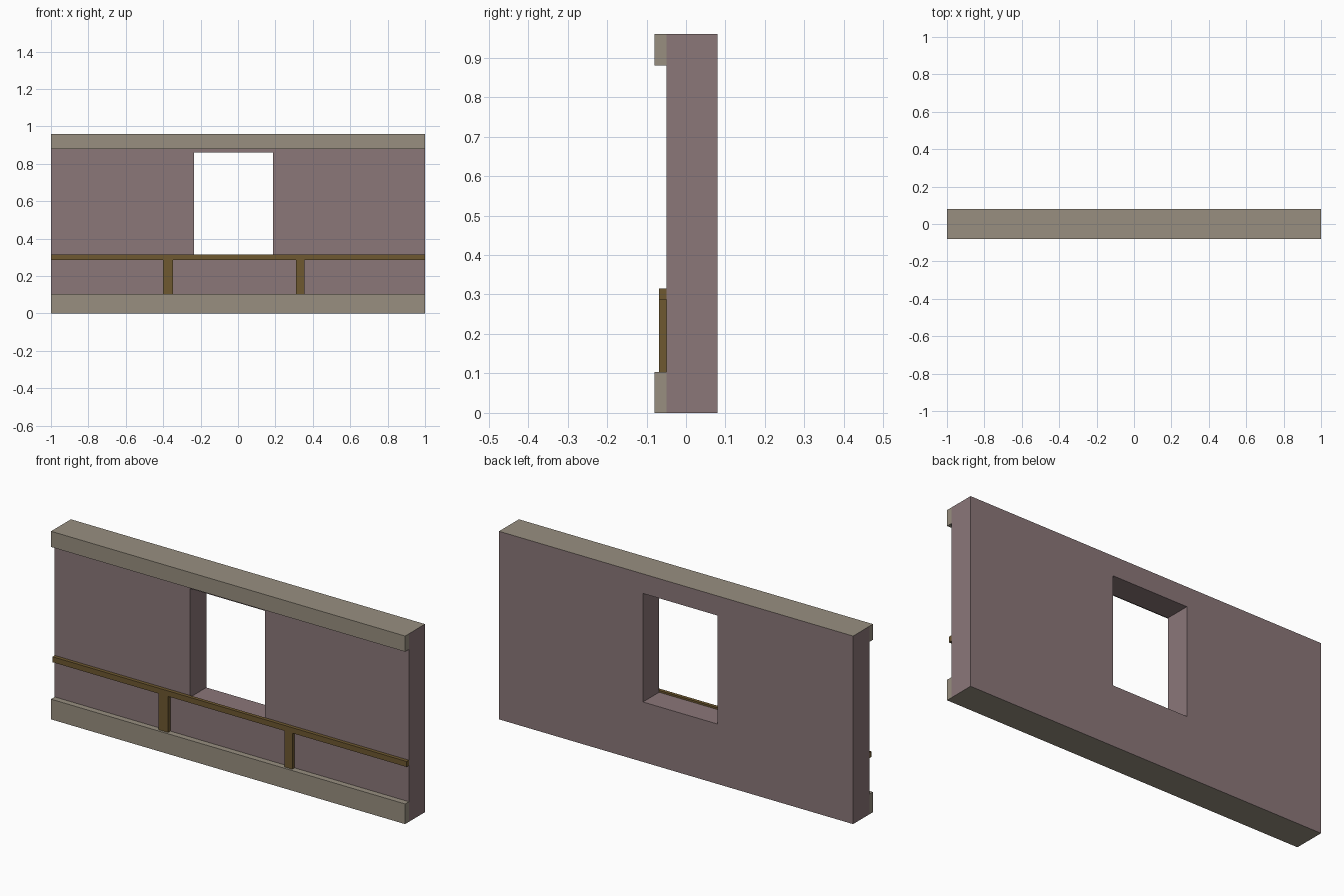
import bpy
import bmesh
from mathutils import Vector

cube = bpy.data.objects.get("Cube")
if cube:
    bpy.data.objects.remove(cube, do_unlink=True)


def make_material(name, color):
    mat = bpy.data.materials.new(name)
    mat.use_nodes = True
    mat.diffuse_color = (*color, 1)
    bsdf = next(n for n in mat.node_tree.nodes if n.type == 'BSDF_PRINCIPLED')
    bsdf.inputs["Base Color"].default_value = (*color, 1)
    return mat


plaster = make_material("mauve plaster", (0.258, 0.184, 0.191))
stone = make_material("beige stone", (0.314, 0.275, 0.216))
wood = make_material("brown wood", (0.156, 0.098, 0.030))

HEIGHT = 0.96
WALL_FRONT, WALL_BACK = -0.05, 0.08


def finish(name, bm, materials):
    bmesh.ops.recalc_face_normals(bm, faces=bm.faces)
    mesh = bpy.data.meshes.new(name)
    bm.to_mesh(mesh)
    bm.free()
    for mat in materials:
        mesh.materials.append(mat)
    obj = bpy.data.objects.new(name, mesh)
    bpy.context.collection.objects.link(obj)
    return obj


def box(name, x, y, z, mat):
    """Box between the (low, high) limits on each axis."""
    bm = bmesh.new()
    bmesh.ops.create_cube(bm, size=1)
    for v in bm.verts:
        v.co = Vector([lim[0] if c < 0 else lim[1] for c, lim in zip(v.co, (x, y, z))])
    return finish(name, bm, [mat])


# Wall: a three by three panel grid without its middle, extruded to thickness
xs = (-1, -0.235, 0.187, 1)
zs = (0, 0.306, 0.86, HEIGHT)
bm = bmesh.new()
grid = [[bm.verts.new((x, WALL_FRONT, z)) for x in xs] for z in zs]
for r in range(3):
    for c in range(3):
        if (r, c) != (1, 1):
            bm.faces.new((grid[r][c], grid[r][c + 1], grid[r + 1][c + 1], grid[r + 1][c]))
extruded = bmesh.ops.extrude_face_region(bm, geom=bm.faces[:], use_keep_orig=True)
moved = [g for g in extruded["geom"] if isinstance(g, bmesh.types.BMVert)]
bmesh.ops.translate(bm, verts=moved, vec=(0, WALL_BACK - WALL_FRONT, 0))

# Outer top and underside of the wall are stone
for face in bm.faces:
    levels = [v.co.z for v in face.verts]
    if max(levels) < 0.01 or min(levels) > HEIGHT - 0.01:
        face.material_index = 1
finish("wall", bm, [plaster, stone])

# Stone bands along the foot and head of the front
full = (-1, 1)
band_depth = (-0.08, WALL_FRONT)
box("base_band", full, band_depth, (0, 0.103), stone)
box("top_band", full, band_depth, (0.88, HEIGHT), stone)

# Timber rail and its two posts
timber_depth = (-0.068, WALL_FRONT)
box("rail", full, timber_depth, (0.287, 0.315), wood)
for name, x in (("right_post", (-0.4, -0.347)), ("left_post", (0.309, 0.355))):
    box(name, x, timber_depth, (0.103, 0.287), wood)
